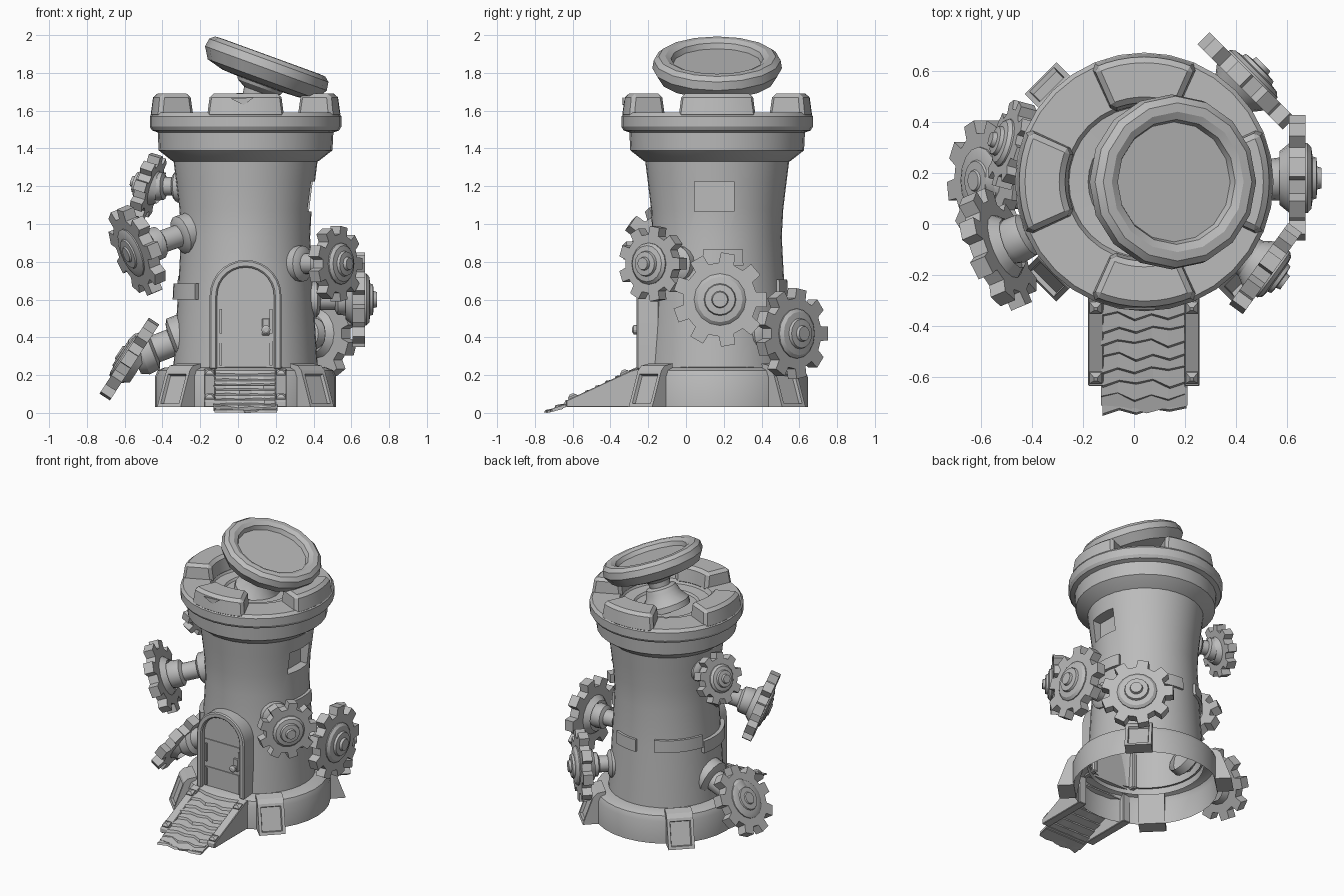
import bpy, bmesh, math
from math import sin, cos, pi, radians
from mathutils import Matrix, Vector

if "Cube" in bpy.data.objects:
    bpy.data.objects.remove(bpy.data.objects["Cube"])

stone = bpy.data.materials.new("plain_grey")
stone.diffuse_color = (0.5, 0.5, 0.5, 1)
stone.use_nodes = True
stone.node_tree.nodes["Principled BSDF"].inputs["Base Color"].default_value = stone.diffuse_color
CX, CY = 0.04, 0.165            # tower axis
AXIS = Matrix.Translation((CX, CY, 0))


def finish(name, bm, mat=Matrix(), smooth=True, bevel=0):
    bmesh.ops.remove_doubles(bm, verts=bm.verts, dist=1e-5)
    bmesh.ops.transform(bm, matrix=mat, verts=bm.verts)
    bmesh.ops.recalc_face_normals(bm, faces=bm.faces)
    me = bpy.data.meshes.new(name)
    bm.to_mesh(me)
    bm.free()
    ob = bpy.data.objects.new(name, me)
    bpy.context.collection.objects.link(ob)
    me.materials.append(stone)
    bpy.ops.object.select_all(action='DESELECT')
    bpy.context.view_layer.objects.active = ob
    ob.select_set(True)
    if bevel:
        m = ob.modifiers.new("bevel", 'BEVEL')
        m.width, m.segments, m.limit_method = bevel, 1, 'ANGLE'
        bpy.ops.object.modifier_apply(modifier="bevel")
    if smooth:
        bpy.ops.object.shade_smooth_by_angle(angle=radians(28))
    return ob


def lathe(name, prof, seg=32, mat=AXIS, closed=False, smooth=True):
    """Spin (radius, z) points round z; closed joins last point to first."""
    bm = bmesh.new()
    rings = [[bm.verts.new((r * cos(2 * pi * i / seg), r * sin(2 * pi * i / seg), z))
              for i in range(seg)] for r, z in prof]
    pairs = list(zip(rings, rings[1:])) + ([(rings[-1], rings[0])] if closed else [])
    for a, b in pairs:
        for i in range(seg):
            j = (i + 1) % seg
            bm.faces.new((a[i], a[j], b[j], b[i]))
    return finish(name, bm, mat, smooth)


def prism(name, pts, lo, hi, mat=Matrix(), smooth=False, bevel=0):
    """Extrude a 2D outline from z=lo to z=hi."""
    bm = bmesh.new()
    a = [bm.verts.new((x, y, lo)) for x, y in pts]
    b = [bm.verts.new((x, y, hi)) for x, y in pts]
    bm.faces.new(a)
    bm.faces.new(b)
    for i in range(len(pts)):
        j = (i + 1) % len(pts)
        bm.faces.new((a[i], a[j], b[j], b[i]))
    return finish(name, bm, mat, smooth, bevel)


def box(name, x, y, z, bevel=0):
    return prism(name, [(x[0], y[0]), (x[1], y[0]), (x[1], y[1]), (x[0], y[1])],
                 z[0], z[1], bevel=bevel)


def sector(name, a0, a1, r, z, shrink=0, n=8, bevel=0):
    """Curved block: angles in degrees, radii (inner, outer), heights (low, high)."""
    bm = bmesh.new()
    secs = []
    for i in range(n + 1):
        ring = []
        for rr, zz, s in ((r[0], z[0], 0), (r[1], z[0], 0), (r[1] - shrink, z[1], 1), (r[0] + shrink, z[1], 1)):
            inset = s * shrink * 70
            t = radians(a0 + inset + (a1 - a0 - 2 * inset) * i / n)
            ring.append(bm.verts.new((rr * cos(t), rr * sin(t), zz)))
        secs.append(ring)
    for p, q in zip(secs, secs[1:]):
        for k in range(4):
            m = (k + 1) % 4
            bm.faces.new((p[k], p[m], q[m], q[k]))
    bm.faces.new(secs[0])
    bm.faces.new(secs[-1])
    return finish(name, bm, AXIS, True, bevel)


def frame(origin, direction):
    """Matrix putting local +z along direction at origin."""
    return Matrix.Translation(origin) @ Vector(direction).to_track_quat('Z', 'Y').to_matrix().to_4x4()


# Tower shaft with a recessed window on the right
tower = lathe("tower_shaft", [(.385, .2), (.372, .4), (.357, .65), (.342, .93), (.35, 1.08), (.367, 1.22),
                              (.382, 1.34), (.25, 1.34), (.25, .2)], 40, closed=True)
cutter = box("window_cutter", (.325, .6), (.045, .255), (1.065, 1.225))
bpy.context.view_layer.objects.active = tower
mod = tower.modifiers.new("window", 'BOOLEAN')
mod.operation, mod.object, mod.solver = 'DIFFERENCE', cutter, 'EXACT'
bpy.ops.object.modifier_apply(modifier="window")
bpy.data.objects.remove(cutter)
# leave only the outer shell, open inside
bm = bmesh.new()
bm.from_mesh(tower.data)
inner = [f for f in bm.faces if any((v.co.x - CX) ** 2 + (v.co.y - CY) ** 2 < .256 ** 2 for v in f.verts)]
bmesh.ops.delete(bm, geom=inner, context='FACES')
bm.to_mesh(tower.data)
bm.free()

# Base ring, open underneath
lathe("base_ring", [(.48, .03), (.48, .19), (.465, .225), (.43, .24), (.37, .245)], 32)

# Buttresses with recessed panels
for k in range(4):
    bm = bmesh.new()
    side = [(.465, .03), (.575, .03), (.505, .225), (.48, .25), (.42, .262)]
    A = [bm.verts.new((x, -.088, z)) for x, z in side]
    B = [bm.verts.new((x, .088, z)) for x, z in side]
    bm.faces.new(A)
    bm.faces.new(B)
    quads = [bm.faces.new((A[i], A[(i + 1) % 5], B[(i + 1) % 5], B[i])) for i in range(5)]
    bmesh.ops.recalc_face_normals(bm, faces=bm.faces)
    bmesh.ops.inset_region(bm, faces=[quads[1]], thickness=.028)
    bmesh.ops.inset_region(bm, faces=[quads[1]], thickness=.006, depth=-.018)
    finish("buttress", bm, AXIS @ Matrix.Rotation(radians(45 + 90 * k), 4, 'Z'), False)

# Crown with floor and four merlons
lathe("crown", [(.36, 1.32), (.39, 1.335), (.46, 1.39), (.465, 1.485), (.495, 1.495), (.507, 1.515),
                (.507, 1.57), (.49, 1.59), (.31, 1.59), (.295, 1.56), (.22, 1.555), (.21, 1.54), (0, 1.54)], 32)
for k in range(4):
    sector("merlon", 90 * k - 25, 90 * k + 25, (.295, .505), (1.56, 1.69), .018, bevel=.02)
prism("merlon_chip", [(-.04, 1.665), (.085, 1.67), (.03, 1.63)], .33, .336,
      Matrix(((1, 0, 0, 0), (0, 0, -1, 0), (0, 1, 0, 0), (0, 0, 0, 1))))

# Tilted dish on its neck
dish = frame((.17, CY, 1.885), (sin(radians(20)), 0, cos(radians(20))))
lathe("dish", [(0, -.04), (.235, -.04), (.245, -.01), (.275, .004), (.31, .002), (.336, -.02), (.343, -.065),
               (.306, -.125), (.215, -.15), (0, -.16)], 16, dish)
lathe("dish_neck", [(.13, -.15), (.12, -.17), (.075, -.195), (.07, -.23), (.10, -.24), (.11, -.265),
                    (.12, -.30), (.16, -.35), (.16, -.39)], 16, dish)


# Arched door, drawn in x/z and extruded toward the front
def arch(r, bottom=.23, top=.62, n=14):
    pts = [(CX + r * cos(pi * i / n), top + r * sin(pi * i / n)) for i in range(n + 1)]
    return [(CX + r, bottom)] + pts + [(CX - r, bottom)]


FRONT = Matrix(((1, 0, 0, 0), (0, 0, -1, 0), (0, 1, 0, 0), (0, 0, 0, 1)))
prism("door", arch(.155), .19, .228, FRONT)
prism("door_frame", arch(.19) + arch(.15)[::-1], .14, .262, FRONT, True, .008)
for z in (.37, .57):
    box("door_band", (-.10, .18), (-.234, -.22), (z, z + .012))
for x in (-.098, .168):
    for z in (.25, .42):
        box("door_strap", (x, x + .014), (-.24, -.22), (z, z + .13))
box("lock_plate", (.128, .168), (-.24, -.22), (.41, .50), .004)
lathe("door_knob", [(0, 0), (.012, 0), (.012, .02), (.024, .028), (.024, .042), (.012, .05), (0, .05)], 12,
      frame((.148, -.235, .44), (0, -1, 0)))

# Ramp: side rails, bolts, jagged planks
SIDE = Matrix(((0, 0, 1, 0), (1, 0, 0, 0), (0, 1, 0, 0), (0, 0, 0, 1)))   # 2D (y,z) extruded in x
rail = [(-.25, .03), (-.25, .235), (-.29, .225), (-.635, .065), (-.635, .03)]
for x0 in (-.18, .197):
    prism("ramp_rail", rail, x0, x0 + .06, SIDE, bevel=.004)
    for y in (-.325, -.6):
        z = .225 + (y + .29) * .46
        lathe("rail_bolt", [(.036, -.01), (.034, .008), (.010, .02), (0, .02)], 4,
              frame((x0 + .03, y, z), (0, -.42, .91)) @ Matrix.Rotation(pi / 4, 4, 'Z'), smooth=False)
zig = [0, .014, -.016, .006, -.012, .010]
for k in range(8):
    y = -.335 - .053 * k
    bm = bmesh.new()
    x0 = -.13 + .006 * (k % 2)
    rows = []
    for dy, dz in ((.055, -.012), (-.022, .01), (-.03, -.006), (.055, -.022)):
        row = []
        for i in range(6):
            jag = zig[(i + 2 * k) % 6] if dy < 0 else 0
            zz = max(.002, .218 + (y + dy + .29) * .485 + dz)
            row.append(bm.verts.new((x0 + .066 * i, y + dy + jag, zz)))
        rows.append(row)
    for r in range(4):
        p, q = rows[r], rows[(r + 1) % 4]
        for i in range(5):
            bm.faces.new((p[i], p[i + 1], q[i + 1], q[i]))
    bm.faces.new([r[0] for r in rows])
    bm.faces.new([r[5] for r in rows])
    finish("ramp_plank", bm, smooth=False)
prism("ramp_end_plank", [(-.13, -.63), (.21, -.63), (.21, -.705), (.13, -.715), (.05, -.738), (-.04, -.712),
                         (-.13, -.705)], 0, .014,
      Matrix.Translation((0, -.735, 0)) @ Matrix.Rotation(.3, 4, 'X') @ Matrix.Translation((0, .735, 0)))

# Raised stone strips on the wall
for a0, a1, z0, r in ((112, 165, .64, .375), (62, 92, .62, .375), (165, 226, .60, .386), (-12, 22, .78, .37)):
    sector("wall_strip", a0, a1, (.34, r), (z0, z0 + .085), .004)

# Gears: centre, azimuth, elevation, radius, wall socket z, axle girth, outer hub height
GEARS = [((.515, -.175, .79), -36, 0, .20, .79, 1, 1),
         ((.64, .18, .60), 0, 0, .25, .60, 1, 1),
         ((.44, .56, .42), 45, 0, .24, .42, 1, 1),
         ((-.535, -.10, .86), 203, -21, .245, .95, 1.1, .5),
         ((-.475, .31, 1.20), 165, 17, .175, 1.20, .9, 1),
         ((-.575, .17, .285), 180, 33, .24, .39, 1.35, .5)]
for c, az, el, R, wz, g, h in GEARS:
    a, e = radians(az), radians(el)
    m = frame(c, (cos(a) * cos(e), sin(a) * cos(e), sin(e)))
    n, root, tooth = 9, R * .78, []
    for i in range(n):
        for f, r in ((-.30, root), (-.22, R), (.22, R), (.30, root)):
            t = 2 * pi * (i + f) / n
            tooth.append((r * cos(t), r * sin(t)))
    prism("gear", tooth, -.033, .033, m)
    lathe("gear_hub", [(R * .42, -.07), (R * .55, -.03), (R * .55, .04), (R * .48, .04 + .015 * h),
                       (R * .34, .04 + .02 * h), (R * .32, .04 + .035 * h), (R * .18, .04 + .038 * h),
                       (R * .16, .04 + .055 * h), (0, .04 + .055 * h)], 16, m)
    # axle from the wall to the gear, with a collar against the stone
    wall = Vector((CX + .345 * cos(a), CY + .345 * sin(a), wz))
    d = Vector(c) - wall
    L = d.length
    prof = [(.095, -.03), (.095, .03), (.075, .045), (.055, .05), (.055, L * .5),
            (.08, L * .55), (.085, L * .75), (.07, L * .9)]
    lathe("gear_axle", [(r * g, z) for r, z in prof], 16, frame(wall, d))
